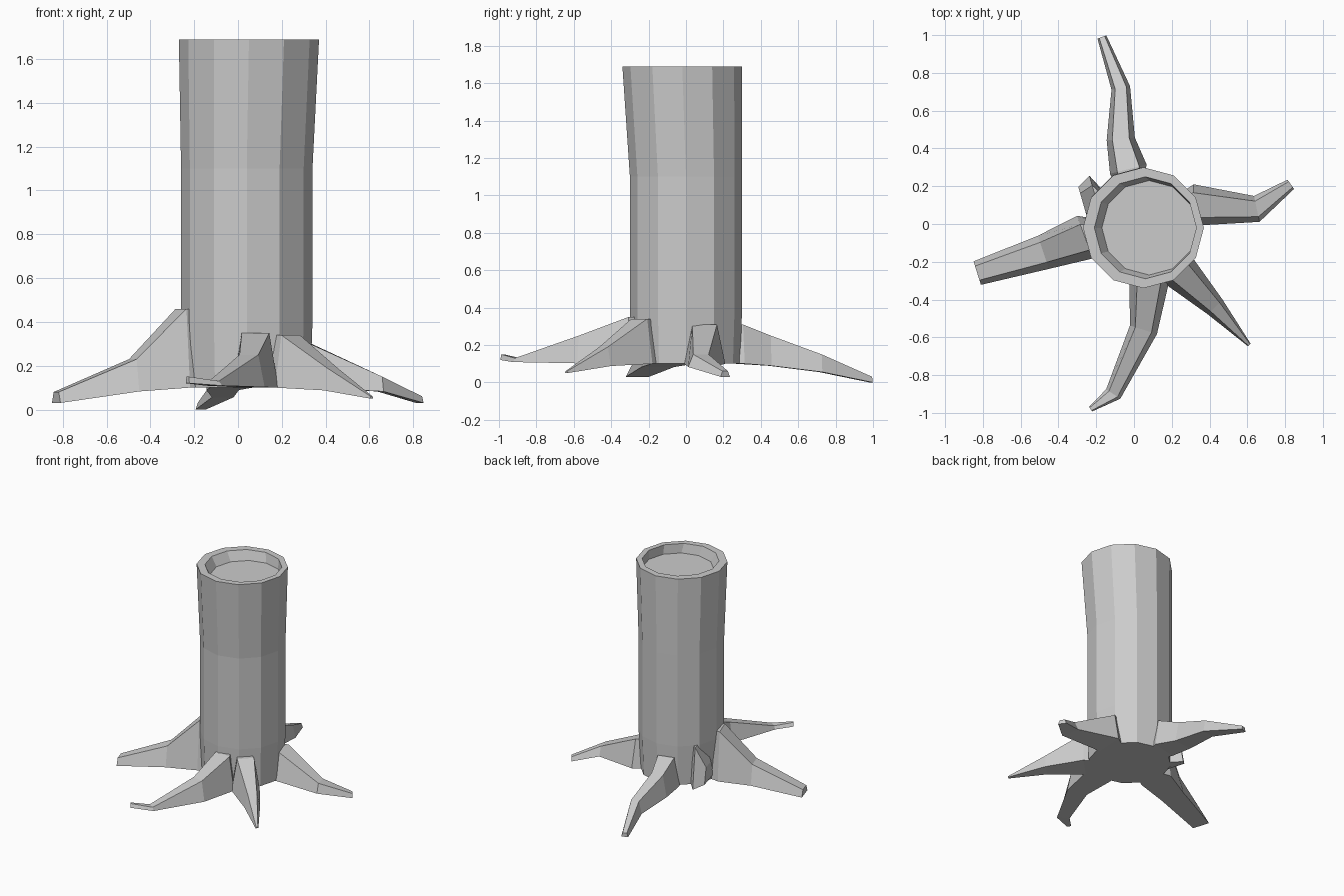
import bpy, bmesh
from math import cos, sin, tau
from mathutils import Vector

cube = bpy.data.objects.get("Cube")
if cube:
    bpy.data.objects.remove(cube, do_unlink=True)

SIDES = 12
BASE = 0.1

grey = bpy.data.materials.new("bark grey")
grey.use_nodes = True
colour = (0.6, 0.6, 0.6, 1)
grey.diffuse_color = colour
grey.node_tree.nodes["Principled BSDF"].inputs["Base Color"].default_value = colour


def loft(name, rings):
    """Skin a list of point rings and close both ends."""
    bm = bmesh.new()
    loops = [[bm.verts.new(point) for point in ring] for ring in rings]
    count = len(loops[0])
    for lower, upper in zip(loops, loops[1:]):
        for i in range(count):
            j = (i + 1) % count
            bm.faces.new((lower[i], lower[j], upper[j], upper[i]))
    bm.faces.new(loops[0])
    bm.faces.new(loops[-1])
    bmesh.ops.recalc_face_normals(bm, faces=bm.faces)
    mesh = bpy.data.meshes.new(name)
    bm.to_mesh(mesh)
    bm.free()
    mesh.materials.append(grey)
    obj = bpy.data.objects.new(name, mesh)
    bpy.context.collection.objects.link(obj)


def trunk_ring(x, y, radius, z):
    """Regular polygon ring of the trunk."""
    angles = [tau * i / SIDES for i in range(SIDES)]
    return [(x + radius * cos(a), y + radius * sin(a), z) for a in angles]


def root_section(centre, across, width, bottom):
    """Four-sided section, wide below and narrower on top."""
    side = across * width / 2
    low = Vector((centre.x, centre.y, bottom))
    top_side = side * 0.6
    return [low - side, low + side, centre + top_side, centre - top_side]


def build_root(name, widths, tip_bottom, path):
    """Taper a root along the points of its top ridge."""
    points = [Vector(p) for p in path]
    last = len(points) - 1
    sections = []
    for i, point in enumerate(points):
        along = points[min(i + 1, last)] - points[max(i - 1, 0)]
        across = Vector((-along.y, along.x, 0)).normalized()
        t = i / last
        width = widths[0] + (widths[1] - widths[0]) * t
        bottom = BASE + (tip_bottom - BASE) * t ** 2
        sections.append(root_section(point, across, width, bottom))
    # Carry the root into the trunk so that the two overlap
    inner = [Vector((p.x * 0.6, p.y * 0.6, p.z)) for p in sections[0]]
    loft(name, [inner] + sections)


# Trunk: waisted outside wall, rim, then the sunken cut surface
loft("trunk", [
    trunk_ring(0.04, 0, 0.29, BASE),
    trunk_ring(0.04, 0, 0.3, 0.4),
    trunk_ring(0.04, 0, 0.3, 1.1),
    trunk_ring(0.05, -0.02, 0.32, 1.69),
    trunk_ring(0.06, -0.02, 0.27, 1.69),
    trunk_ring(0.08, -0.02, 0.25, 1.62),
])

# Roots: base and tip width, underside of the tip, top ridge
build_root("root_right", (0.24, 0.13), 0.03,
           [(-0.26, -0.07, 0.46), (-0.48, -0.15, 0.23), (-0.83, -0.26, 0.08)])
build_root("root_front", (0.21, 0.03), 0.12,
           [(0.08, -0.3, 0.35), (0.05, -0.56, 0.25),
            (-0.11, -0.9, 0.13), (-0.23, -0.98, 0.15)])
build_root("root_front_left", (0.2, 0.02), 0.05,
           [(0.24, -0.25, 0.34), (0.43, -0.44, 0.19), (0.61, -0.64, 0.06)])
build_root("root_left", (0.22, 0.06), 0.03,
           [(0.31, 0.1, 0.31), (0.65, 0.08, 0.15), (0.83, 0.21, 0.06)])
build_root("root_back", (0.2, 0.05), 0,
           [(-0.03, 0.29, 0.31), (-0.07, 0.45, 0.25),
            (-0.07, 0.72, 0.15), (-0.17, 0.99, 0.03)])
build_root("buttress", (0.26, 0.18), 0.13,
           [(-0.2, 0.13, 0.4), (-0.27, 0.11, 0.25)])
